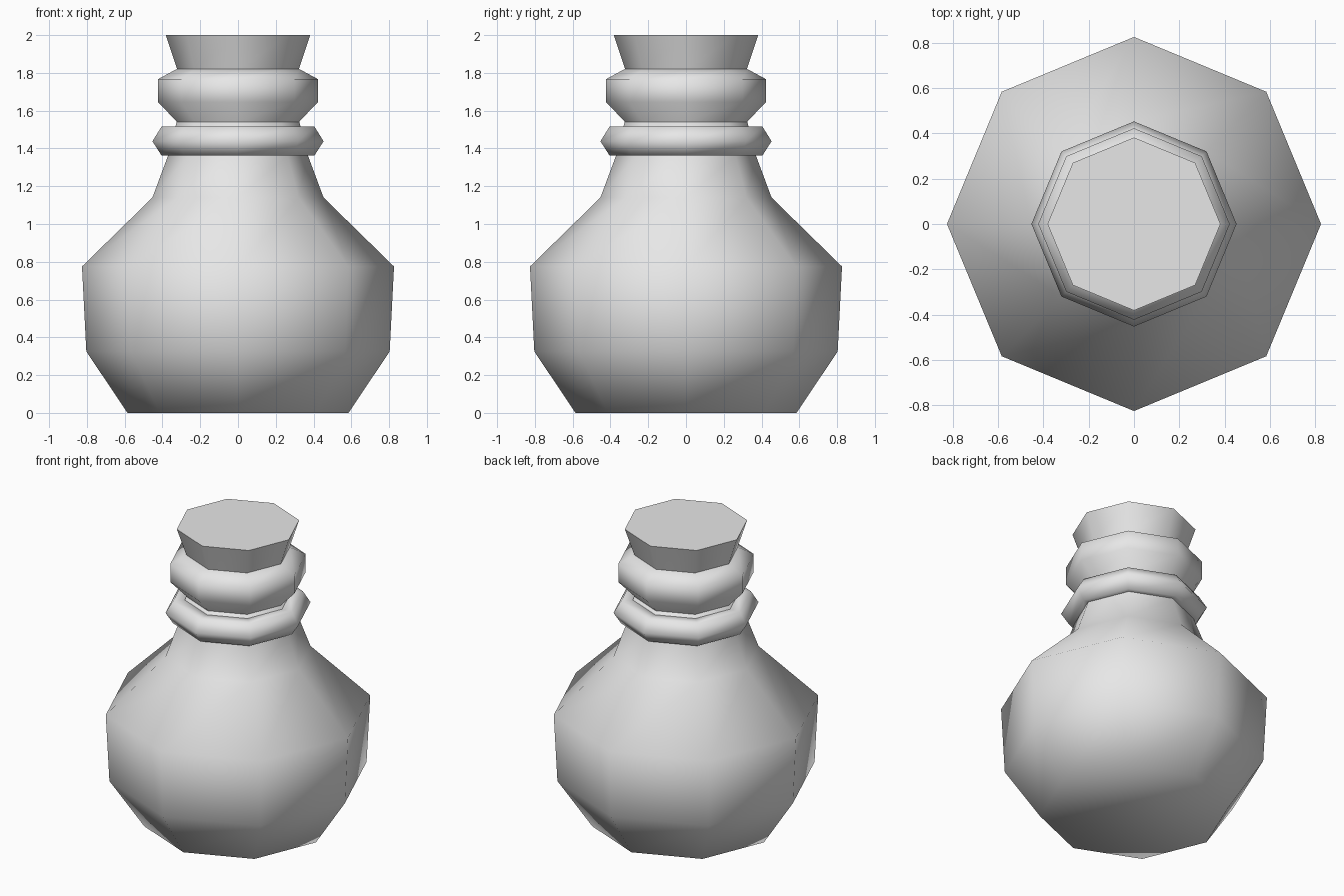
import bpy, math

cube = bpy.data.objects.get("Cube")
if cube:
    bpy.data.objects.remove(cube, do_unlink=True)

SIDES = 8

grey = bpy.data.materials.new("plain_grey")
grey.use_nodes = True
grey.diffuse_color = (0.8, 0.8, 0.8, 1)
grey.node_tree.nodes["Principled BSDF"].inputs["Base Color"].default_value = (0.8, 0.8, 0.8, 1)


def lathe(name, profile, closed_loop=False):
    """Turn a (radius, height) profile into an eight-sided solid."""
    verts, faces = [], []
    for r, z in profile:
        for i in range(SIDES):
            a = math.tau * i / SIDES
            verts.append((r * math.cos(a), r * math.sin(a), z))
    rows = len(profile)
    for j in range(rows if closed_loop else rows - 1):
        low, high = j * SIDES, (j + 1) % rows * SIDES
        for i in range(SIDES):
            k = (i + 1) % SIDES
            faces.append((low + i, low + k, high + k, high + i))
    if not closed_loop:
        faces.append(tuple(reversed(range(SIDES))))
        faces.append(tuple(range((rows - 1) * SIDES, rows * SIDES)))
    mesh = bpy.data.meshes.new(name)
    mesh.from_pydata(verts, [], faces)
    mesh.materials.append(grey)
    obj = bpy.data.objects.new(name, mesh)
    bpy.context.collection.objects.link(obj)
    bpy.ops.object.select_all(action='DESELECT')
    obj.select_set(True)
    bpy.context.view_layer.objects.active = obj
    bpy.ops.object.shade_smooth_by_angle(angle=math.radians(80))
    return obj


# Round belly, shoulder and tapering neck
lathe("bottle_body", [(0.585, 0), (0.803, 0.325), (0.826, 0.775),
                      (0.453, 1.14), (0.37, 1.363), (0.325, 1.54)])

# Flared lip around the mouth
lathe("bottle_lip", [(0.325, 1.51), (0.325, 1.543), (0.423, 1.645),
                     (0.423, 1.767), (0.325, 1.82)])

# Ring around the neck, with a six-sided section
lathe("neck_ring", [(0.405, 1.363), (0.453, 1.438), (0.405, 1.515),
                    (0.32, 1.515), (0.30, 1.438), (0.32, 1.363)], closed_loop=True)

# Tapered stopper
lathe("stopper", [(0.29, 1.72), (0.322, 1.82), (0.382, 2.0)])
